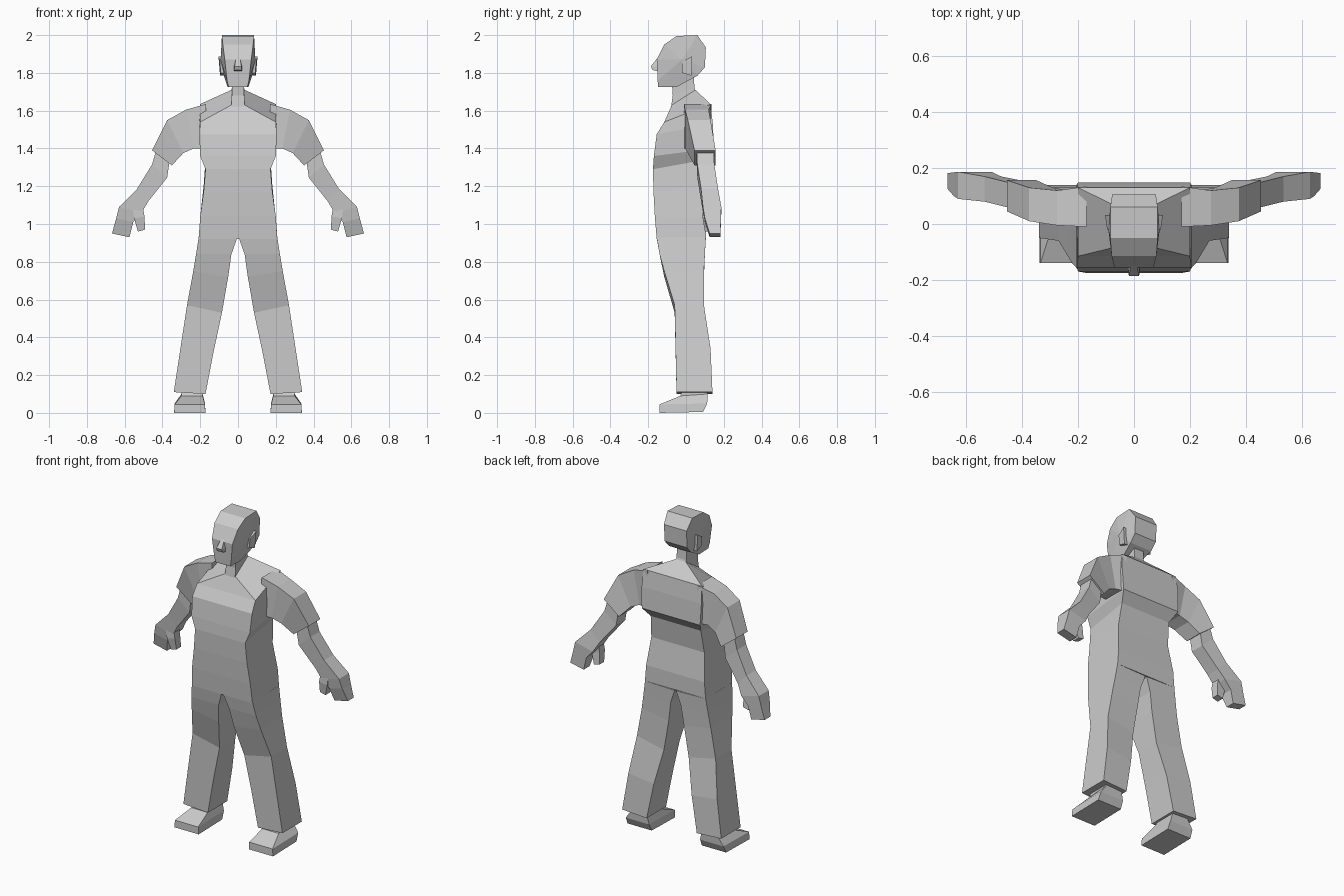
import bpy, bmesh


def make(name, verts, faces, mirror=False):
    mesh = bpy.data.meshes.new(name)
    mesh.from_pydata(verts, [], faces)
    bm = bmesh.new()
    bm.from_mesh(mesh)
    bmesh.ops.recalc_face_normals(bm, faces=bm.faces)
    bm.to_mesh(mesh)
    bm.free()
    ob = bpy.data.objects.new(name, mesh)
    bpy.context.collection.objects.link(ob)
    if mirror:
        ob.modifiers.new("Mirror", 'MIRROR').use_mirror_merge = False
    return ob


def loft(name, rings, mirror=False):
    """Skin a list of equal-length rings and cap both ends."""
    n = len(rings[0])
    verts = [p for r in rings for p in r]
    faces = [(k * n + i, k * n + (i + 1) % n, (k + 1) * n + (i + 1) % n, (k + 1) * n + i)
             for k in range(len(rings) - 1) for i in range(n)]
    faces += [tuple(range(n)), tuple(range(len(verts) - n, len(verts)))]
    return make(name, verts, faces, mirror)


def body_ring(w, yf, zf, yb, zb):
    return [(-w, yf, zf), (w, yf, zf), (w, yb, zb), (-w, yb, zb)]


def limb_ring(xo, zo, xi, zi, yf, yb):
    return [(xo, yf, zo), (xo, yb, zo), (xi, yb, zi), (xi, yf, zi)]


# torso: half width, front y and z, back y and z
loft("torso", [body_ring(*r) for r in [
    (.035, -.075, 1.63, .05, 1.71),
    (.20, -.115, 1.54, .13, 1.635),
    (.205, -.155, 1.475, .142, 1.53),
    (.20, -.17, 1.36, .148, 1.40),
    (.172, -.175, 1.29, .10, 1.34),
    (.182, -.172, 1.17, .08, 1.20),
    (.20, -.165, 1.04, .105, 1.03),
    (.208, -.155, .92, .105, .93)]])

# neck
loft("neck", [body_ring(.035, -.08, 1.61, .06, 1.68),
              body_ring(.033, -.07, 1.68, .045, 1.72),
              body_ring(.033, -.075, 1.75, .04, 1.80)])

# trousers
loft("trouser_leg", [limb_ring(*r) for r in [
    (.208, .93, .005, .925, -.155, .105),
    (.222, .84, .035, .84, -.14, .10),
    (.237, .75, .052, .72, -.115, .095),
    (.27, .57, .085, .53, -.06, .095),
    (.305, .34, .13, .32, -.055, .13),
    (.34, .11, .172, .10, -.05, .14)]], True)

# shoes: inner x, outer x, front y, front z, back y, back z
loft("shoe", [[(a, yf, zf), (b, yf, zf), (b, yb, zb), (a, yb, zb)]
              for a, b, yf, zf, yb, zb in [
    (.172, .338, -.14, 0, .09, .005),
    (.175, .335, -.14, .045, .112, .05),
    (.187, .30, -.03, .09, .115, .10),
    (.19, .30, -.02, .12, .11, .13)]], True)

# sleeves and arms: outer x z, inner x z, front y, back y
loft("sleeve", [limb_ring(*r) for r in [
    (.17, 1.635, .17, 1.40, -.01, .135),
    (.275, 1.605, .235, 1.40, -.005, .12),
    (.375, 1.55, .29, 1.375, .01, .13),
    (.455, 1.39, .35, 1.31, .045, .157)]], True)
loft("forearm", [limb_ring(*r) for r in [
    (.425, 1.42, .36, 1.35, .055, .145),
    (.455, 1.315, .375, 1.245, .06, .15),
    (.535, 1.185, .475, 1.12, .08, .17)]], True)
loft("hand", [limb_ring(*r) for r in [
    (.535, 1.185, .475, 1.12, .08, .17),
    (.63, 1.09, .51, 1.06, .09, .187),
    (.645, 1.03, .555, 1.01, .10, .185),
    (.667, .95, .575, .93, .125, .182)]], True)
loft("thumb", [limb_ring(*r) for r in [
    (.56, 1.10, .505, 1.10, .09, .14),
    (.55, 1.03, .495, 1.04, .088, .14),
    (.53, .96, .492, .97, .10, .145)]], True)

# head: side profile y, z with its half width, cheeks fanned to a centre point
profile = [(-.148, 1.725, .05), (-.15, 1.76, .058), (-.155, 1.87, .07),
           (-.115, 1.95, .08), (-.05, 1.995, .085), (.06, 2.0, .085),
           (.105, 1.935, .078), (.10, 1.83, .076), (.06, 1.785, .075),
           (-.05, 1.725, .055)]
n = len(profile)
verts = [(s * w, y, z) for s in (-1, 1) for y, z, w in profile]
verts += [(s * .092, -.02, 1.87) for s in (-1, 1)]
faces = [(i, (i + 1) % n, n + (i + 1) % n, n + i) for i in range(n)]
faces += [(s * n + i, s * n + (i + 1) % n, 2 * n + s) for s in (0, 1) for i in range(n)]
make("head", verts, faces)

# ears
ear = [(-.02, 1.80), (.03, 1.785), (.032, 1.888), (-.02, 1.86)]
loft("ear", [[(.07, y, z) for y, z in ear],
             [(.09 + (z - 1.785) * .08 + (y + .02) * .1, y, z) for y, z in ear]], True)

# nose
loft("nose", [[(-.011, -.15, 1.88), (.011, -.15, 1.88), (.011, -.15, 1.875), (-.011, -.15, 1.875)],
              [(-.018, -.186, 1.835), (.018, -.186, 1.835), (.022, -.145, 1.835), (-.022, -.145, 1.835)],
              [(-.02, -.178, 1.815), (.02, -.178, 1.815), (.022, -.145, 1.808), (-.022, -.145, 1.808)]])
